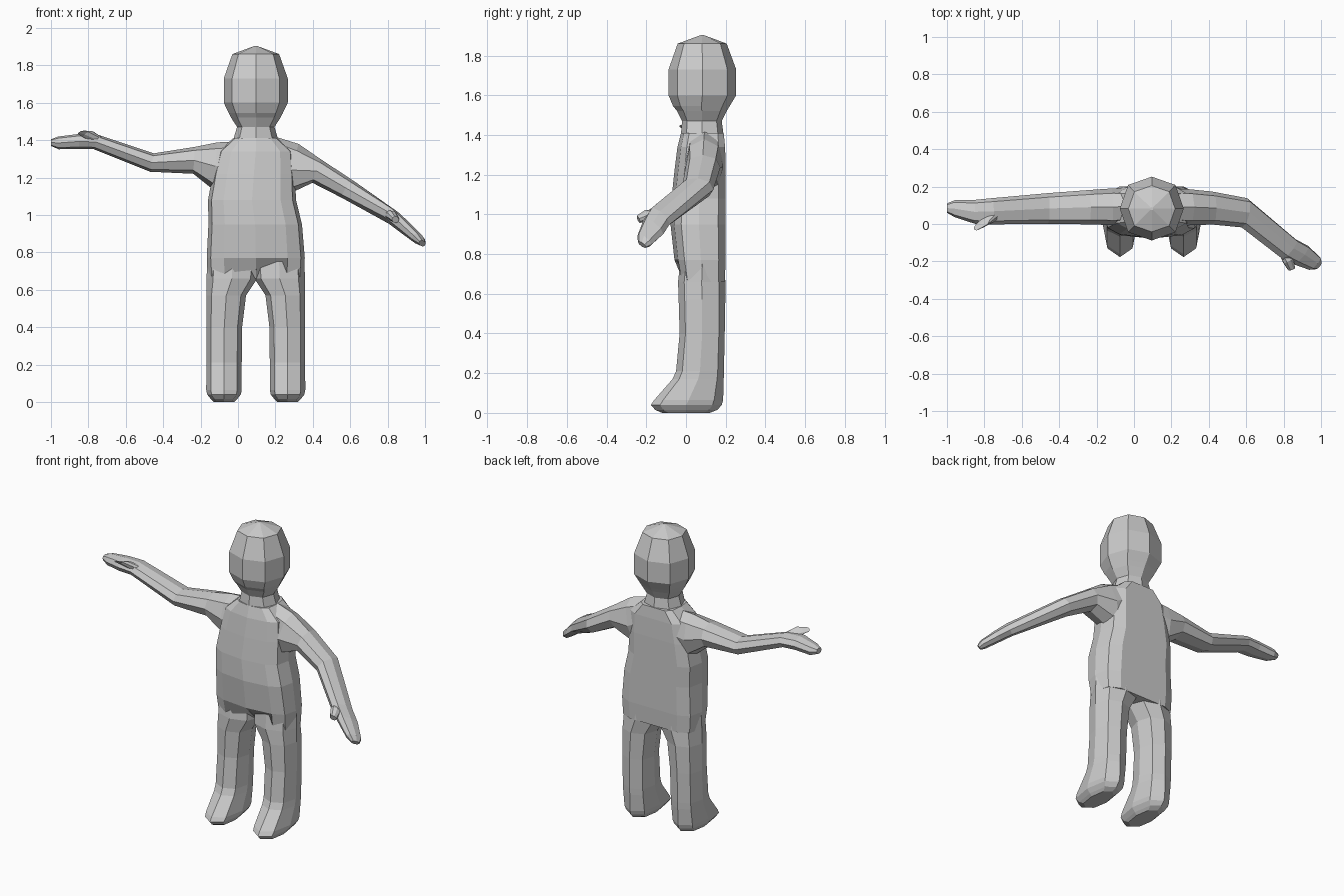
import bpy, bmesh
from mathutils import Vector

CX = 0.095          # body centre line
K = 0.74            # octagon corner factor
OCT = [(1, 0), (K, K), (0, 1), (-K, K), (-1, 0), (-K, -K), (0, -1), (K, -K)]


def loft(name, rings):
    bm = bmesh.new()
    loops = [[bm.verts.new(p) for p in ring] for ring in rings]
    n = len(loops[0])
    for a, b in zip(loops, loops[1:]):
        for i in range(n):
            j = (i + 1) % n
            bm.faces.new((a[i], a[j], b[j], b[i]))
    bm.faces.new(loops[0][::-1])
    bm.faces.new(loops[-1])
    bmesh.ops.recalc_face_normals(bm, faces=bm.faces)
    me = bpy.data.meshes.new(name)
    bm.to_mesh(me)
    bm.free()
    ob = bpy.data.objects.new(name, me)
    bpy.context.collection.objects.link(ob)
    return ob


def level(z, x0, x1, y0, y1):
    """Horizontal octagon filling the given bounds."""
    cx, cy, rx, ry = (x0 + x1) / 2, (y0 + y1) / 2, (x1 - x0) / 2, (y1 - y0) / 2
    return [(cx + rx * a, cy + ry * b, z) for a, b in OCT]


def limb(name, stations):
    """Octagonal tube; station = centre, half-width vector, half-thickness."""
    c = [Vector(s[0]) for s in stations]
    rings = []
    for i, (_, u, t) in enumerate(stations):
        d = (c[min(i + 1, len(c) - 1)] - c[max(i - 1, 0)]).normalized()
        u = Vector(u)
        u_perp = u - d * u.dot(d)
        v = d.cross(u_perp).normalized() * t
        rings.append([c[i] + u * a + v * b for a, b in OCT])
    return loft(name, rings)


# torso: z, centre x, half width, front y, back y, front-centre y
def torso_ring(z, cx, w, f, b, fc):
    d, m = b - f, (f + b) / 2
    return [(cx + x * w, y, z) for x, y in (
        (0, fc), (0.65, f + 0.01), (0.92, f + 0.17 * d), (1, m), (0.92, b - 0.14 * d),
        (0.65, b), (0, b), (-0.65, b), (-0.92, b - 0.14 * d), (-1, m),
        (-0.92, f + 0.17 * d), (-0.65, f + 0.01))]


body = loft("body", [torso_ring(*r) for r in (
    (0.66, CX, 0.255, -0.03, 0.195, 0.05),
    (0.77, CX, 0.262, -0.05, 0.2, -0.058),
    (0.95, 0.092, 0.25, -0.07, 0.2, -0.078),
    (1.08, 0.075, 0.235, -0.065, 0.2, -0.073),
    (1.22, 0.085, 0.22, -0.05, 0.2, -0.058),
    (1.34, CX, 0.2, -0.035, 0.197, -0.043),
    (1.41, CX, 0.12, -0.02, 0.19, -0.025))])

parts = []

# head and neck: z, half width, front y, back y
parts.append(loft("head", [level(z, CX - r, CX + r, f, b) for z, r, f, b in (
    (1.34, 0.125, -0.02, 0.185), (1.41, 0.118, -0.025, 0.188), (1.47, 0.1, -0.02, 0.18),
    (1.52, 0.132, -0.045, 0.205), (1.545, 0.145, -0.065, 0.22),
    (1.6, 0.171, -0.088, 0.253), (1.73, 0.171, -0.088, 0.253),
    (1.86, 0.125, -0.042, 0.205), (1.903, 0.008, 0.074, 0.09))]))

# legs with feet: z, inner and outer distance from centre line, front y, back y
LEG = ((0.0, 0.115, 0.225, -0.12, 0.12), (0.015, 0.1, 0.24, -0.155, 0.158),
       (0.04, 0.08, 0.26, -0.177, 0.18), (0.065, 0.075, 0.265, -0.16, 0.187),
       (0.17, 0.075, 0.264, -0.068, 0.19), (0.21, 0.075, 0.264, -0.05, 0.191),
       (0.4, 0.073, 0.264, -0.032, 0.195), (0.57, 0.052, 0.264, -0.037, 0.198),
       (0.66, -0.008, 0.263, -0.04, 0.198), (0.75, -0.01, 0.26, -0.03, 0.195))
for s, side in ((-1, "right"), (1, "left")):
    parts.append(loft(side + "_leg", [
        level(z, min(CX + s * i, CX + s * o), max(CX + s * i, CX + s * o), f, b)
        for z, i, o, f, b in LEG]))

# raised arm (screen left)
parts.append(limb("right_arm", (
    ((0.02, 0.093, 1.275), (0, 0.095, 0), 0.12),
    ((-0.12, 0.092, 1.26), (0, 0.098, 0), 0.128),
    ((-0.235, 0.09, 1.292), (0, 0.092, 0), 0.072),
    ((-0.46, 0.083, 1.28), (0, 0.082, 0), 0.05),
    ((-0.76, 0.068, 1.39), (0, 0.07, 0), 0.04),
    ((-0.85, 0.065, 1.393), (0, 0.064, 0), 0.04),
    ((-0.96, 0.082, 1.385), (0, 0.045, 0), 0.034),
    ((-1.0, 0.085, 1.387), (0, 0.025, 0), 0.018))))
parts.append(limb("right_thumb", (
    ((-0.73, 0.05, 1.39), (0, 0.03, 0), 0.022),
    ((-0.8, 0.012, 1.43), (0.02, 0.025, 0), 0.03),
    ((-0.837, -0.015, 1.44), (0.016, 0.016, 0), 0.018))))

# lowered arm (screen right), bent forward at the elbow
parts.append(limb("left_arm", (
    ((0.15, 0.093, 1.31), (0, 0.095, 0), 0.12),
    ((0.285, 0.09, 1.24), (0, 0.097, 0), 0.145),
    ((0.42, 0.085, 1.235), (0, 0.088, 0), 0.067),
    ((0.59, 0.06, 1.135), (0.015, 0.078, -0.01), 0.055),
    ((0.83, -0.135, 0.985), (0.036, 0.052, -0.036), 0.04),
    ((0.89, -0.165, 0.935), (0.038, 0.05, -0.035), 0.036),
    ((0.965, -0.21, 0.87), (0.028, 0.035, -0.022), 0.028),
    ((0.985, -0.222, 0.848), (0.014, 0.02, -0.012), 0.016))))
parts.append(limb("left_thumb", (
    ((0.79, -0.12, 1.0), (0.02, 0.02, -0.015), 0.022),
    ((0.825, -0.195, 0.995), (0.024, 0.015, -0.015), 0.026),
    ((0.842, -0.24, 0.975), (0.016, 0.008, -0.01), 0.018))))

# fuse everything into one flat-shaded body
bpy.context.view_layer.objects.active = body
for p in parts:
    mod = body.modifiers.new("union", 'BOOLEAN')
    mod.operation = 'UNION'
    mod.solver = 'EXACT'
    mod.object = p
    bpy.ops.object.modifier_apply(modifier=mod.name)
    bpy.data.objects.remove(p, do_unlink=True)
